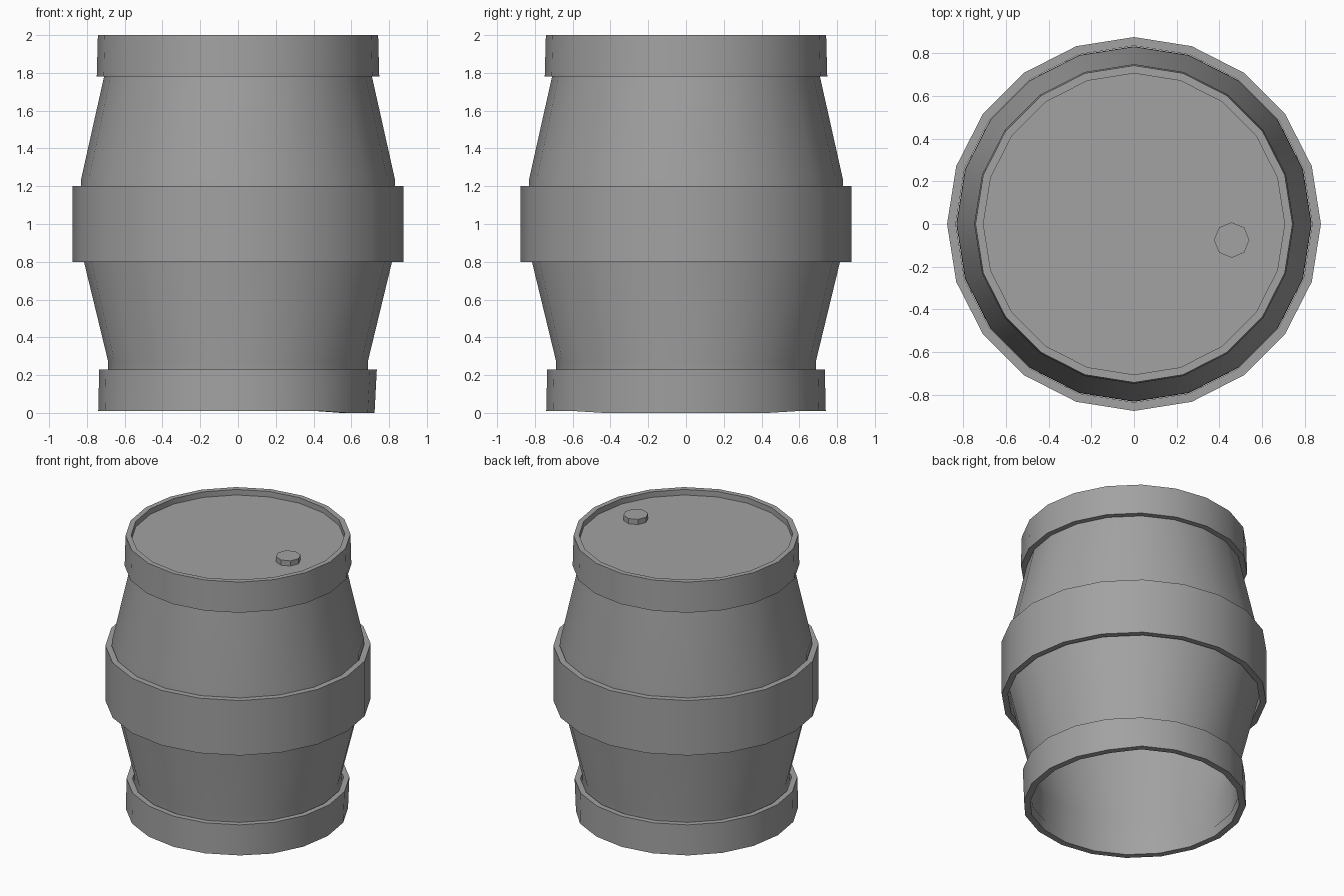
import bpy
import bmesh
import math

cube = bpy.data.objects.get("Cube")
if cube:
    bpy.data.objects.remove(cube, do_unlink=True)

SIDES = 20

# One plain grey for the whole barrel
grey = bpy.data.materials.new("plain grey")
grey.use_nodes = True
grey.diffuse_color = (0.36, 0.36, 0.36, 1)
grey.node_tree.nodes["Principled BSDF"].inputs["Base Color"].default_value = grey.diffuse_color


def finish(name, bm):
    """Turn a bmesh into a named object, smooth except at sharp corners."""
    mesh = bpy.data.meshes.new(name)
    bm.to_mesh(mesh)
    bm.free()
    mesh.materials.append(grey)
    obj = bpy.data.objects.new(name, mesh)
    bpy.context.collection.objects.link(obj)
    bpy.ops.object.select_all(action="DESELECT")
    obj.select_set(True)
    bpy.context.view_layer.objects.active = obj
    bpy.ops.object.shade_smooth_by_angle(angle=math.radians(30))
    return obj


def lathe(profile, closed=False, tweak=None):
    """Sweep (radius, height) points, listed upward on the outside, around z."""
    bm = bmesh.new()
    rings = []
    for r, z in profile:
        angles = [math.tau * i / SIDES for i in range(SIDES)]
        rings.append([bm.verts.new((r * math.cos(a), r * math.sin(a), z)) for a in angles])
    pairs = list(zip(rings, rings[1:]))
    if closed:
        pairs.append((rings[-1], rings[0]))
    for low, high in pairs:
        for i in range(SIDES):
            j = (i + 1) % SIDES
            bm.faces.new((low[i], low[j], high[j], high[i]))
    if tweak:
        for v in bm.verts:
            tweak(v)
    return bm


def disc(name, radius, depth, sides, x, y, z):
    """Short solid cylinder centred at x, y with its base at z."""
    bm = bmesh.new()
    bmesh.ops.create_cone(bm, cap_ends=True, segments=sides,
                          radius1=radius, radius2=radius, depth=depth)
    bmesh.ops.translate(bm, verts=bm.verts, vec=(x, y, z + depth / 2))
    return finish(name, bm)


# Hollow bulging body, open underneath
finish("body", lathe([(0.69, 0.07), (0.687, 0.27), (0.83, 0.86), (0.832, 1.0),
                      (0.83, 1.24), (0.707, 1.79), (0.70, 1.96)]))


# Worn foot: the left edge of the bottom hoop is pushed in and down
def dent(v):
    if v.co.z < 0.1 and v.co.x > 0.55:
        v.co.x -= 0.017
        v.co.z = 0


# Hoops: inner radius, outer radius at bottom and top, bottom and top height
hoops = [
    ("bottom_hoop", 0.696, 0.74, 0.735, 0.01, 0.23, dent),
    ("middle_hoop", 0.834, 0.875, 0.875, 0.80, 1.20, None),
    ("top_hoop", 0.705, 0.748, 0.742, 1.78, 2.0, None),
]
for name, inner, low, high, z0, z1, tweak in hoops:
    section = [(low, z0), (high, z1), (inner, z1), (inner, z0)]
    finish(name, lathe(section, closed=True, tweak=tweak))

# Recessed lid and its bung
disc("lid", 0.705, 0.01, SIDES, 0, 0, 1.95)
disc("bung", 0.083, 0.04, 8, 0.457, -0.075, 1.958)
